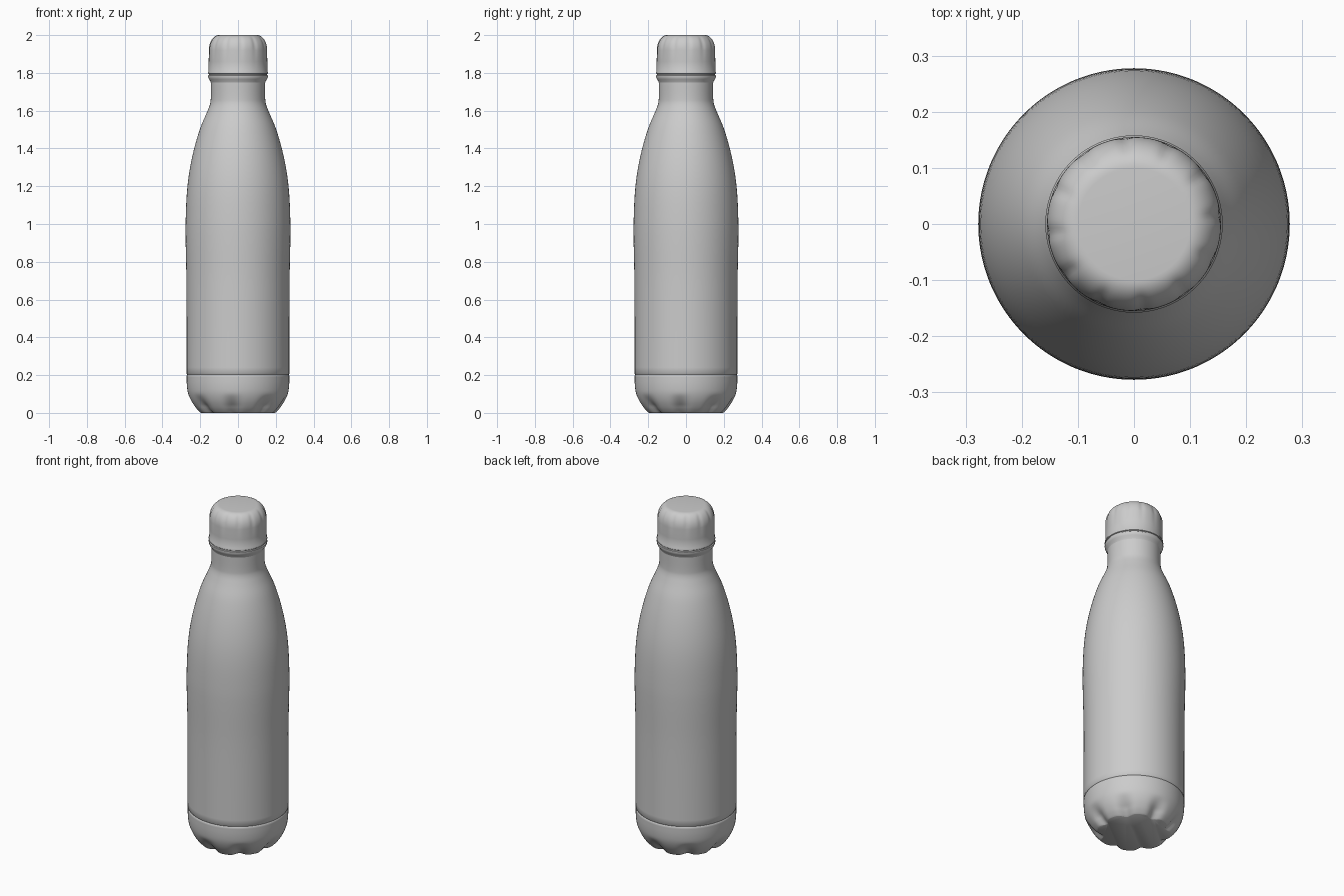
import bpy, bmesh, math

if "Cube" in bpy.data.objects:
    bpy.data.objects.remove(bpy.data.objects["Cube"])

SEG = 128


def refine(points, steps):
    """Catmull-Rom smoothing of a (radius, z) profile."""
    out = []
    for i in range(len(points) - 1):
        a, b = points[max(i - 1, 0)], points[i]
        c, d = points[i + 1], points[min(i + 2, len(points) - 1)]
        for s in range(steps):
            t = s / steps
            out.append(tuple(0.5 * (2 * q + (r - p) * t + (2 * p - 5 * q + 4 * r - w) * t * t
                                    + (3 * q - p - 3 * r + w) * t ** 3)
                             for p, q, r, w in zip(a, b, c, d)))
    return out + [points[-1]]


def lathe(name, profile, dent=lambda a, z: 0.0):
    """Revolve a profile, pushed inward by dent(angle, z), with capped ends."""
    bm = bmesh.new()
    rings = []
    for r, z in profile:
        ring = []
        for i in range(SEG):
            a = 2 * math.pi * i / SEG
            q = r - dent(a, z)
            ring.append(bm.verts.new((q * math.cos(a), q * math.sin(a), z)))
        rings.append(ring)
    for lo, hi in zip(rings, rings[1:]):
        for i in range(SEG):
            j = (i + 1) % SEG
            bm.faces.new((lo[i], lo[j], hi[j], hi[i]))
    bm.faces.new(rings[0][::-1])
    bm.faces.new(rings[-1])
    mesh = bpy.data.meshes.new(name)
    bm.to_mesh(mesh)
    bm.free()
    obj = bpy.data.objects.new(name, mesh)
    bpy.context.collection.objects.link(obj)
    bpy.ops.object.select_all(action='DESELECT')
    obj.select_set(True)
    bpy.context.view_layer.objects.active = obj
    bpy.ops.object.shade_smooth_by_angle(angle=math.radians(40))
    return obj


def lobes(a, count, offset, power):
    return (0.5 + 0.5 * math.cos(count * (a - math.radians(offset)))) ** power


# Base cup with eight scallops around the foot
def base_dent(a, z):
    fade = max(0.0, 1 - z / 0.1)
    return 0.03 * lobes(a, 8, -97.5, 2.5) * min(1, 1.6 * fade) * (0.6 + 0.4 * fade)


base = [(0.198, 0.0), (0.208, 0.008), (0.228, 0.03), (0.25, 0.065),
        (0.265, 0.105), (0.271, 0.15), (0.272, 0.198)]
lathe("base", refine(base, 4) + [(0.268, 0.203)], base_dent)

# Body, shoulder and neck
body = [(0.272, 0.208), (0.272, 0.45), (0.273, 0.7), (0.277, 0.9), (0.277, 1.02), (0.271, 1.16),
        (0.257, 1.28), (0.232, 1.4), (0.199, 1.51), (0.165, 1.59), (0.148, 1.635),
        (0.144, 1.67), (0.144, 1.74)]
lathe("body", [(0.268, 0.203)] + refine(body, 5) + [(0.144, 1.80)])

# Collar under the cap
lathe("collar", [(0.143, 1.745), (0.147, 1.757), (0.154, 1.767), (0.158, 1.777),
                 (0.158, 1.787), (0.154, 1.79), (0.154, 1.794)])


# Cap with faint creases on its rounded top
def cap_dent(a, z):
    fade = max(0.0, min((z - 1.89) / 0.05, (2.0 - z) / 0.02, 1.0))
    return 0.004 * fade * lobes(a, 12, 6, 4)


cap = [(0.154, 1.794), (0.158, 1.797), (0.158, 1.805), (0.155, 1.81), (0.155, 1.86)]
for i in range(13):
    t = math.pi / 2 * i / 12
    cap.append((0.1 + 0.055 * math.cos(t), 1.92 + 0.08 * math.sin(t)))
lathe("cap", cap, cap_dent)
